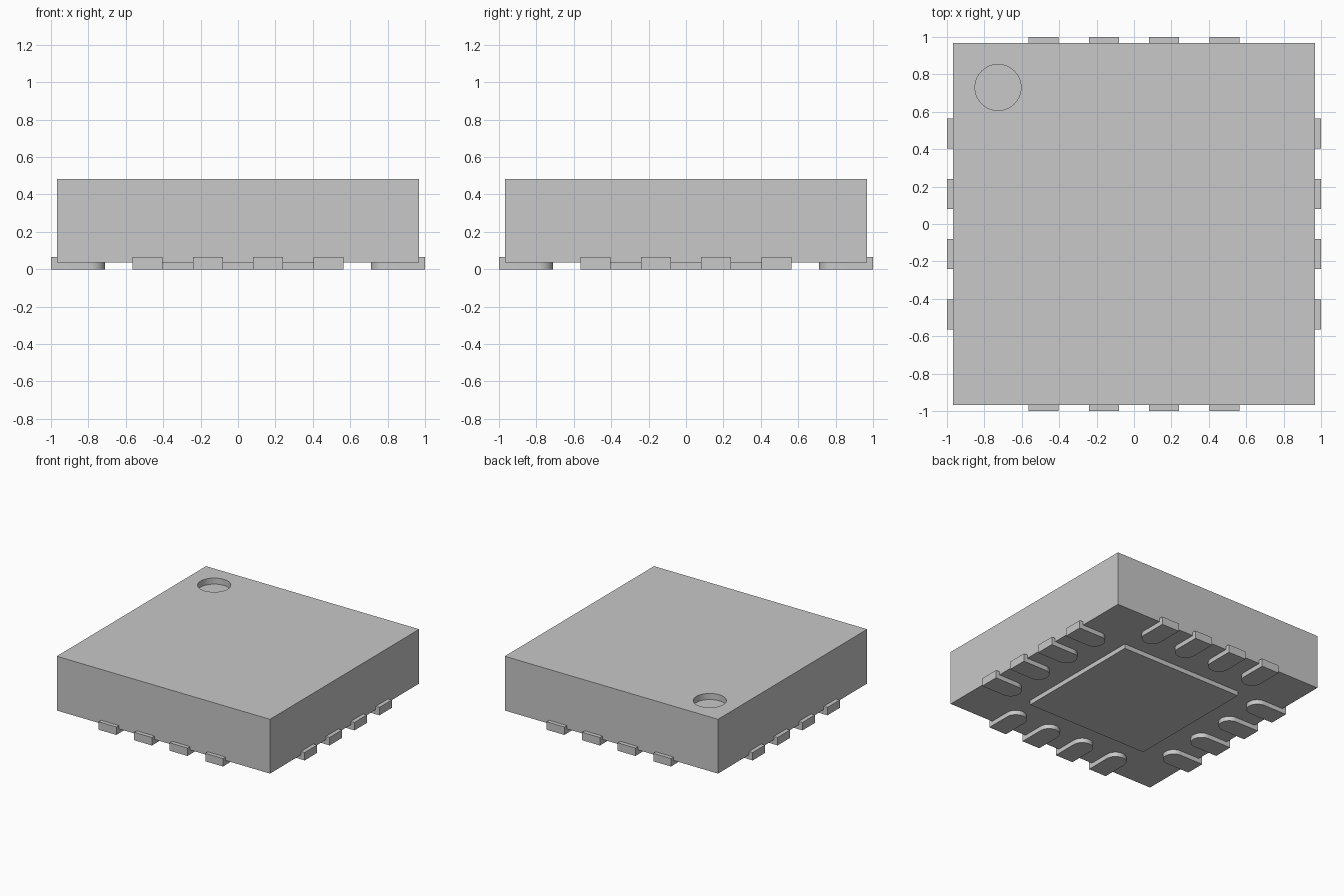
import bpy, bmesh
from math import pi, cos, sin
from mathutils import Matrix

cube = bpy.data.objects.get("Cube")
if cube:
    bpy.data.objects.remove(cube, do_unlink=True)

grey = bpy.data.materials.new("light grey")
grey.use_nodes = True
colour = (0.58, 0.58, 0.58, 1)
grey.diffuse_color = colour
grey.node_tree.nodes["Principled BSDF"].inputs["Base Color"].default_value = colour

HALF = 0.967           # half width of the body
BASE, TOP = 0.037, 0.482


def prism(name, outline, z0, z1, turn=0):
    """Extrude a flat outline from z0 to z1, turned about the z axis."""
    bm = bmesh.new()
    face = bm.faces.new([bm.verts.new((x, y, z0)) for x, y in outline])
    top = bmesh.ops.extrude_face_region(bm, geom=[face])["geom"]
    verts = [v for v in top if isinstance(v, bmesh.types.BMVert)]
    bmesh.ops.translate(bm, verts=verts, vec=(0, 0, z1 - z0))
    bmesh.ops.rotate(bm, verts=bm.verts, matrix=Matrix.Rotation(turn, 3, "Z"))
    bmesh.ops.recalc_face_normals(bm, faces=bm.faces)
    mesh = bpy.data.meshes.new(name)
    bm.to_mesh(mesh)
    bm.free()
    mesh.materials.append(grey)
    obj = bpy.data.objects.new(name, mesh)
    bpy.context.collection.objects.link(obj)
    return obj


def square(h):
    return [(-h, -h), (h, -h), (h, h), (-h, h)]


def arc(cx, cy, r, start, end, n):
    steps = [start + (end - start) * i / n for i in range(n + 1)]
    return [(cx + r * cos(a), cy + r * sin(a)) for a in steps]


def smooth(obj):
    bpy.ops.object.select_all(action="DESELECT")
    obj.select_set(True)
    bpy.context.view_layer.objects.active = obj
    bpy.ops.object.shade_smooth_by_angle(angle=pi / 6)


# Body with a round marker recess in the top
body = prism("body", square(HALF), BASE, TOP)
cutter = prism("recess_cutter", arc(-0.727, 0.73, 0.123, 0, 2 * pi, 64)[:-1],
               TOP - 0.05, TOP + 0.1)
cut = body.modifiers.new("recess", "BOOLEAN")
cut.operation, cut.solver, cut.object = "DIFFERENCE", "EXACT", cutter
bpy.context.view_layer.objects.active = body
bpy.ops.object.modifier_apply(modifier=cut.name)
bpy.data.objects.remove(cutter, do_unlink=True)
smooth(body)

# Square thermal pad under the body
prism("centre_pad", square(0.548), 0, BASE + 0.005)

# Four round-ended contacts along each side
WIDE = 0.0805
for side, label in enumerate(("right", "back", "left", "front")):
    for i in range(4):
        y = (i - 1.5) * 0.3225
        outline = [(1, y - WIDE), (1, y + WIDE)]
        outline += arc(0.71 + WIDE, y, WIDE, pi / 2, 3 * pi / 2, 20)
        smooth(prism(f"{label}_contact_{i + 1}", outline, 0, 0.065, side * pi / 2))
